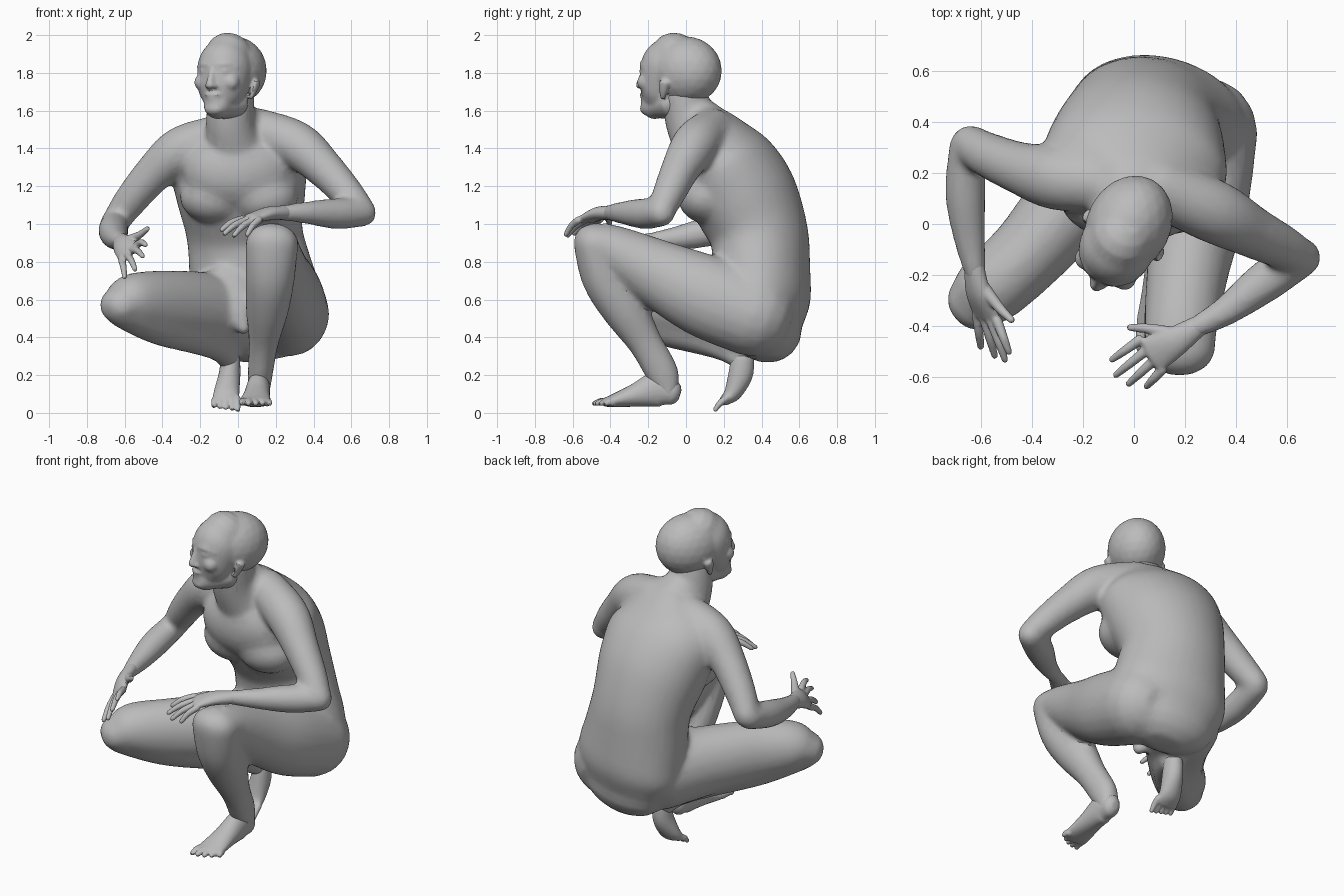
import bpy, bmesh
from math import sin, cos, pi, radians
from mathutils import Vector, Matrix

cube = bpy.data.objects.get("Cube")
if cube:
    bpy.data.objects.remove(cube, do_unlink=True)

skin = bpy.data.materials.new("plain grey")
skin.use_nodes = True
grey = (.5, .5, .5, 1)
skin.diffuse_color = grey
shader = next(n for n in skin.node_tree.nodes if n.type == 'BSDF_PRINCIPLED')
shader.inputs["Base Color"].default_value = grey
shader.inputs["Roughness"].default_value = .8


def spline(p0, p1, p2, p3, t):
    """Catmull-Rom blend of whole rings: centre and both radii."""
    return [.5 * (2 * b + (c - a) * t + (2 * a - 5 * b + 4 * c - d) * t * t
                  + (3 * b - a - 3 * c + d) * t ** 3)
            for a, b, c, d in zip(p0, p1, p2, p3)]


def tube(bm, side, rings, segments=20, steps=5):
    """Loft rounded flesh through (x, y, z, half width, half depth) rings."""
    rings = [list(r) if len(r) == 5 else list(r) + [r[3]] for r in rings]
    last = len(rings) - 1
    path = []
    for i in range(last):
        quad = [rings[max(0, min(last, i + k))] for k in (-1, 0, 1, 2)]
        path += [spline(*quad, s / steps) for s in range(steps)]
    path.append(rings[last])
    spots = [Vector(r[:3]) for r in path]
    slices = []
    for i, r in enumerate(path):
        along = (spots[min(i + 1, len(path) - 1)] - spots[max(i - 1, 0)]).normalized()
        slices.append((spots[i], along, r[3], r[4]))

    # rounded ends
    def cap(end, sign):
        spot, along, a, b = end
        reach = min(a, b)
        return [(spot + along * sign * reach * sin(k * pi / 8), along,
                 a * cos(k * pi / 8), b * cos(k * pi / 8)) for k in (1, 2, 3)]
    slices = cap(slices[0], -1)[::-1] + slices + cap(slices[-1], 1)

    loops = []
    for spot, along, a, b in slices:
        u = Vector(side)
        u = (u - along * u.dot(along)).normalized()
        v = along.cross(u)
        loops.append([bm.verts.new(spot + u * a * cos(w) + v * b * sin(w))
                      for w in (2 * pi * k / segments for k in range(segments))])
    for low, high in zip(loops, loops[1:]):
        for k in range(segments):
            n = (k + 1) % segments
            bm.faces.new((low[k], low[n], high[n], high[k]))
    bm.faces.new(loops[0][::-1])
    bm.faces.new(loops[-1])


def blob(bm, centre, radii):
    """Ellipsoid muscle or bump."""
    bmesh.ops.create_icosphere(bm, subdivisions=3, radius=1,
                               matrix=Matrix.Translation(centre) @ Matrix.Diagonal((*radii, 1)))


def digits(bm, first, final, tips, radius, bend=.012):
    """Row of fingers or toes from a knuckle line to their tips."""
    first, final = Vector(first), Vector(final)
    for i, tip in enumerate(tips):
        root = first.lerp(final, i / (len(tips) - 1))
        tip = Vector(tip)
        mid = root.lerp(tip, .55) + Vector((0, 0, bend))
        tube(bm, (1, .3, .2), [(*root, radius * 1.15), (*mid, radius), (*tip, radius * .75)],
             segments=10)


def finish(bm, name, voxel, smoothing, keep, place=None):
    """Fuse the overlapping masses into one skin."""
    bmesh.ops.recalc_face_normals(bm, faces=bm.faces)
    if place:
        bm.transform(place)
    mesh = bpy.data.meshes.new(name)
    bm.to_mesh(mesh)
    bm.free()
    obj = bpy.data.objects.new(name, mesh)
    bpy.context.scene.collection.objects.link(obj)
    fuse = obj.modifiers.new("fuse", 'REMESH')
    fuse.mode = 'VOXEL'
    fuse.voxel_size = voxel
    soften = obj.modifiers.new("soften", 'SMOOTH')
    soften.factor, soften.iterations = .5, smoothing
    reduce = obj.modifiers.new("reduce", 'DECIMATE')
    reduce.ratio = keep
    graph = bpy.context.evaluated_depsgraph_get()
    done = bpy.data.meshes.new_from_object(obj.evaluated_get(graph))
    obj.modifiers.clear()
    obj.data = done
    done.materials.clear()
    done.materials.append(skin)
    bpy.ops.object.select_all(action='DESELECT')
    obj.select_set(True)
    bpy.context.view_layer.objects.active = obj
    bpy.ops.object.shade_smooth_by_angle(angle=radians(32))
    return obj


across = (1, 0, 0)
upright = (0, 0, 1)

# Body: trunk with broad curved back
body = bmesh.new()
tube(body, (.98, -.18, 0), [
    (.12, .425, .45, .3, .185), (.1, .415, .58, .35, .24), (.065, .4, .76, .33, .255),
    (.035, .385, .95, .31, .26), (.015, .305, 1.15, .345, .28), (0, .21, 1.33, .36, .25),
    (0, .14, 1.46, .26, .175), (-.01, .09, 1.53, .14, .13)], segments=32)
# neck, upper chest and the two broad chest muscles
tube(body, across, [(-.02, .075, 1.43, .15), (-.04, .02, 1.54, .13), (-.035, -.01, 1.7, .125)])
blob(body, (0, .09, 1.28), (.29, .16, .21))
blob(body, (.13, .11, 1.145), (.19, .155, .145))
blob(body, (-.12, .14, 1.145), (.19, .155, .145))
# gathered cloth at the groin
tube(body, across, [(-.08, .18, .73, .13, .05), (-.02, .1, .58, .1, .05), (.03, .08, .45, .04)])

# left leg, knee raised
tube(body, across, [
    (.27, .36, .52, .215, .225), (.26, .1, .62, .19, .22), (.215, -.15, .74, .165, .18),
    (.185, -.38, .86, .145, .135), (.18, -.48, .9, .14, .107)])
tube(body, across, [
    (.18, -.49, .9, .14, .107), (.17, -.43, .72, .132, .125), (.155, -.325, .55, .115, .122),
    (.135, -.215, .37, .08, .092), (.118, -.125, .21, .068, .088), (.11, -.095, .11, .06)])
# right leg, knee out to the side
tube(body, (.72, -.69, 0), [
    (-.06, .35, .52, .22, .22), (-.21, .13, .545, .185, .205), (-.4, -.1, .57, .155, .185),
    (-.56, -.25, .59, .145, .15), (-.625, -.31, .57, .118, .1)])
tube(body, (.72, -.69, 0), [
    (-.6, -.29, .555, .11), (-.42, -.13, .47, .11), (-.2, .09, .41, .105),
    (-.09, .22, .34, .075), (-.05, .29, .28, .058)])

# left arm, elbow out
tube(body, upright, [
    (.1, .14, 1.5, .115), (.31, .05, 1.42, .125), (.46, -.03, 1.29, .103),
    (.58, -.09, 1.16, .088), (.65, -.13, 1.075, .075)])
tube(body, upright, [
    (.66, -.13, 1.06, .075), (.52, -.22, 1.055, .083), (.36, -.34, 1.06, .06),
    (.23, -.41, 1.06, .042)])
# right arm, elbow back
tube(body, upright, [
    (-.1, .16, 1.47, .11), (-.3, .18, 1.39, .127), (-.45, .22, 1.265, .103),
    (-.58, .275, 1.11, .088), (-.64, .315, 1.025, .075)])
tube(body, upright, [
    (-.65, .305, 1.01, .075), (-.66, .12, .96, .08), (-.645, -.05, .925, .064),
    (-.62, -.2, .91, .042)])
finish(body, "body", .015, 16, .25)

# Head, modelled facing forward and then turned
head = bmesh.new()
blob(head, (0, .02, 1.812), (.165, .2, .182))
tube(head, across, [
    (0, -.165, 1.63, .075, .075), (0, -.135, 1.68, .118, .112), (0, -.105, 1.75, .138, .138),
    (0, -.075, 1.83, .146, .155), (0, -.04, 1.88, .13, .14)], segments=28)
# jaw running back to the neck
tube(head, across, [(0, -.165, 1.62, .075, .06), (0, -.06, 1.64, .12, .09)])
tube(head, across, [(0, -.225, 1.82, .015), (0, -.24, 1.78, .017), (0, -.255, 1.735, .024, .02)])
blob(head, (0, -.226, 1.685), (.046, .02, .012))
blob(head, (0, -.222, 1.663), (.04, .02, .012))
blob(head, (0, -.208, 1.61), (.055, .035, .035))
for s in (-1, 1):
    # brow, eye, cheek, nostril and ear
    tube(head, upright, [(s * .02, -.22, 1.84, .014), (s * .065, -.207, 1.846, .014),
                         (s * .11, -.165, 1.83, .014)], segments=10)
    blob(head, (s * .058, -.205, 1.81), (.026, .02, .013))
    blob(head, (s * .085, -.175, 1.75), (.045, .045, .045))
    blob(head, (s * .022, -.238, 1.73), (.015, .02, .013))
    tube(head, (0, 1, 0), [(s * .135, -.045, 1.67, .016, .012), (s * .152, -.035, 1.71, .026, .013),
                           (s * .165, -.025, 1.75, .03, .013)], segments=12)
turn = Matrix.Translation((-.03, -.02, 0)) @ Matrix.Rotation(radians(-28), 4, 'Z')
finish(head, "head", .009, 5, .3, turn)

# Hands
hand = bmesh.new()
tube(hand, (.65, -.75, 0), [
    (.25, -.4, 1.06, .042, .038), (.16, -.46, 1.055, .06, .036), (.075, -.51, 1.03, .075, .026)])
digits(hand, (.02, -.455, 1.025), (.11, -.57, 1.02),
       [(-.085, -.53, .97), (-.07, -.59, .95), (-.02, -.625, .94), (.05, -.635, .945)], .018)
tube(hand, upright, [(.15, -.43, 1.05, .028), (.06, -.41, 1.03, .02), (-.015, -.405, 1, .014)])
finish(hand, "left_hand", .006, 3, .3)

hand = bmesh.new()
tube(hand, (.09, -.03, .08), [
    (-.625, -.17, .915, .042, .038), (-.61, -.27, .89, .06, .034), (-.58, -.355, .85, .07, .025)])
digits(hand, (-.535, -.38, .89), (-.615, -.355, .81),
       [(-.49, -.5, .89), (-.505, -.53, .83), (-.545, -.515, .76), (-.6, -.48, .72)], .018)
tube(hand, upright, [(-.59, -.25, .91, .028), (-.525, -.33, .94, .02), (-.48, -.375, .975, .014)])
finish(hand, "right_hand", .006, 3, .3)

# Feet, the left flat and the right up on its toes
foot = bmesh.new()
tube(foot, across, [
    (.11, -.08, .11, .055, .07), (.108, -.15, .125, .062, .095), (.1, -.27, .093, .07, .062),
    (.092, -.38, .065, .082, .036), (.09, -.42, .058, .08, .026)])
digits(foot, (.03, -.41, .06), (.155, -.39, .055),
       [(.02 + i * .037, -.485 + i * i * .004, .05) for i in range(5)], .019, .006)
finish(foot, "left_foot", .007, 3, .3)

foot = bmesh.new()
tube(foot, across, [
    (-.04, .3, .28, .052, .062), (-.045, .288, .2, .058, .065), (-.06, .25, .11, .068, .048),
    (-.065, .21, .07, .072, .03)])
digits(foot, (-.005, .21, .075), (-.12, .21, .07),
       [(-i * .032, .155 + i * .004, .018 + i * .005) for i in range(5)], .018, .006)
finish(foot, "right_foot", .007, 3, .3)
